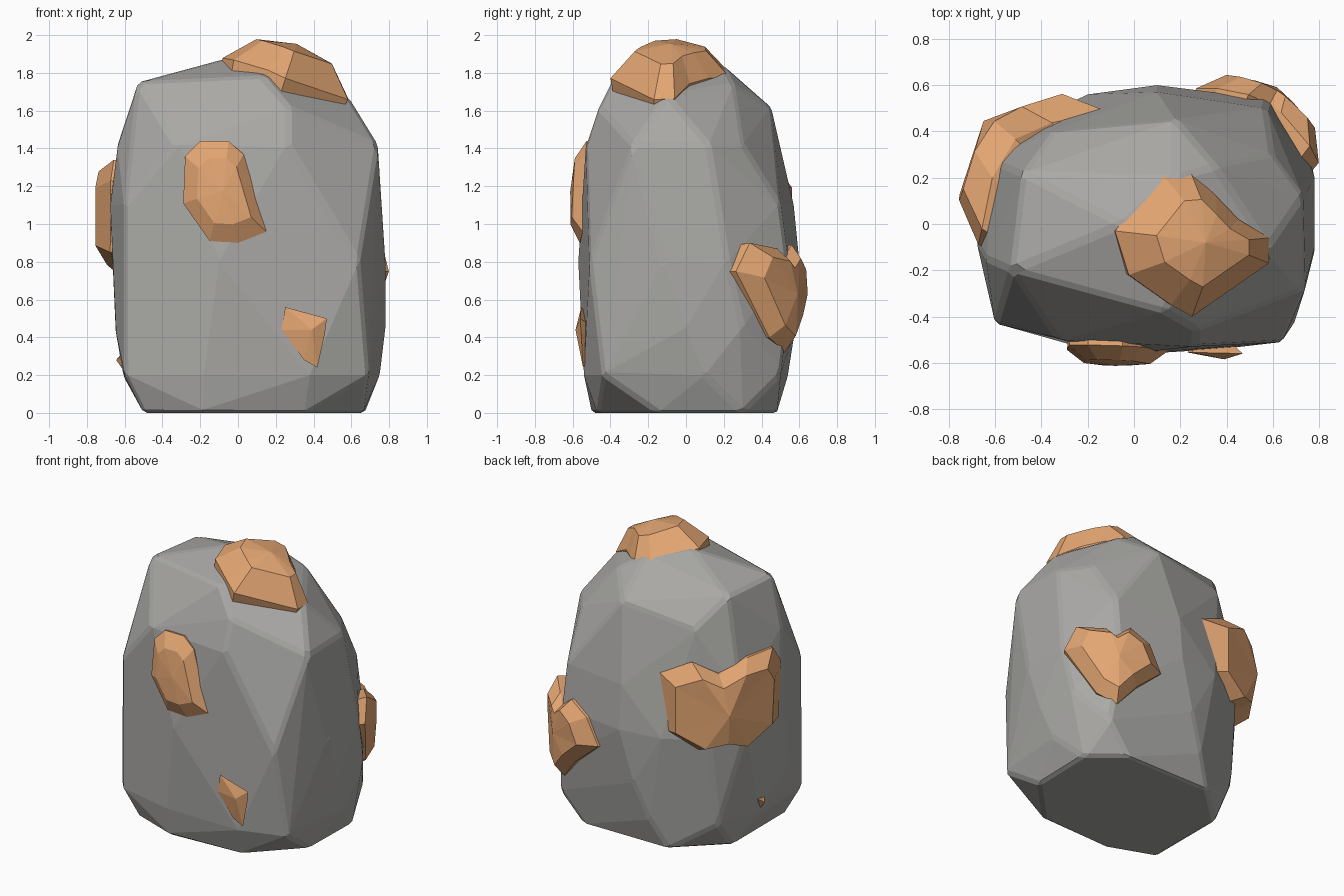
import bpy
import bmesh
from math import cos, sin, radians
from mathutils import Vector

# Remove the default object
default_cube = bpy.data.objects.get("Cube")
if default_cube:
    bpy.data.objects.remove(default_cube, do_unlink=True)


def make_material(name, color):
    material = bpy.data.materials.new(name)
    material.use_nodes = True
    material.diffuse_color = color
    shader = material.node_tree.nodes["Principled BSDF"]
    shader.inputs["Base Color"].default_value = color
    shader.inputs["Roughness"].default_value = 0.9
    return material


stone = make_material("grey stone", (0.4, 0.395, 0.38, 1))
copper = make_material("copper ore", (0.77, 0.38, 0.17, 1))


def finish_solid(name, bm, material, merge_angle):
    """Merge nearly flat facets and turn the mesh into an object."""
    bmesh.ops.dissolve_limit(
        bm, angle_limit=radians(merge_angle),
        verts=list(bm.verts), edges=list(bm.edges))
    bmesh.ops.recalc_face_normals(bm, faces=list(bm.faces))
    mesh = bpy.data.meshes.new(name)
    bm.to_mesh(mesh)
    bm.free()
    mesh.materials.append(material)
    solid = bpy.data.objects.new(name, mesh)
    bpy.context.scene.collection.objects.link(solid)
    return solid


def faceted_solid(name, corners, material, merge_angle):
    """Wrap a flat-faced solid around corner points."""
    bm = bmesh.new()
    for corner in corners:
        bm.verts.new(corner)
    bmesh.ops.convex_hull(bm, input=list(bm.verts))
    loose = [vert for vert in bm.verts if not vert.link_faces]
    bmesh.ops.delete(bm, geom=loose, context="VERTS")
    return finish_solid(name, bm, material, merge_angle)


def ore_patch(name, origin, azimuth, tilt, outline, bend, rise, shoulder):
    """A raised crust with the given outline, bent around the boulder."""
    turn, lift = radians(azimuth), radians(tilt)
    normal = Vector((cos(turn) * cos(lift), sin(turn) * cos(lift), sin(lift)))
    right = Vector((-sin(turn), cos(turn), 0))
    up = normal.cross(right)
    bm = bmesh.new()

    def add_point(u, v, height):
        depth = height - bend[0] * u * u - bend[1] * v * v
        return bm.verts.new(
            Vector(origin) + right * u + up * v + normal * depth)

    # Buried skirt, visible rim and raised shoulder
    rings = []
    for scale, height in ((0.95, -0.1), (1, 0), (shoulder, rise * 0.85)):
        rings.append([add_point(u * scale, v * scale, height)
                      for u, v in outline])
    peak = add_point(0, 0, rise)
    bm.faces.new(rings[0])
    for index in range(len(outline)):
        before = index - 1
        for low, high in zip(rings, rings[1:]):
            bm.faces.new((low[before], low[index], high[index], high[before]))
        bm.faces.new((rings[-1][before], rings[-1][index], peak))
    finish_solid(name, bm, copper, 3)


# Boulder: a height and the plan corners for each tier, then the crown
tiers = {
    0: [(-.5, -.38), (-.18, -.5), (.35, -.47), (.66, -.15),
        (.67, .3), (.45, .48), (-.2, .48), (-.5, .2)],
    .2: [(-.6, -.43), (-.18, -.53), (.38, -.54), (.69, -.44),
         (.75, .1), (.62, .5), (-.1, .54), (-.5, .36), (-.61, .05)],
    .45: [(.78, 0), (.76, .3), (.59, .53), (0, .58), (-.65, -.2)],
    .8: [(-.1, -.57), (.64, -.51), (.78, -.12), (.78, .22),
         (.58, .54), (.1, .6), (-.2, .56), (-.48, .43), (-.63, .25)],
    1.1: [(-.6, -.43), (-.68, -.08), (-.62, .28), (-.2, .51),
          (.1, .57), (.57, .5)],
    1.42: [(-.33, -.5), (.27, -.53), (.74, -.28), (.73, .12),
           (.6, .3), (.15, .5), (-.64, -.15)],
}
crown = [
    (-.53, -.2, 1.75), (-.48, .22, 1.74), (-.35, .4, 1.55),
    (.18, .45, 1.62), (.35, .25, 1.74), (.58, -.1, 1.68),
    (.27, -.46, 1.62), (.13, -.38, 1.78), (-.05, 0, 1.88),
    (.28, -.1, 1.85), (.18, .2, 1.84),
]
boulder_corners = crown + [
    (x, y, height) for height, plan in tiers.items() for x, y in plan]
boulder = faceted_solid("boulder", boulder_corners, stone, 4)

# Worn edges on the boulder
bevel = boulder.modifiers.new("worn edges", "BEVEL")
bevel.width = 0.02
bevel.segments = 1
bevel.limit_method = "ANGLE"
bevel.angle_limit = radians(16)

# Ore on the front
front_outline = [
    (-.2, .19), (-.12, .27), (.03, .27), (.11, .2),
    (.23, -.21), (.08, -.27), (-.07, -.26), (-.21, -.06),
]
ore_patch("front_ore", (-.08, -.553, 1.17), -90, 4,
          front_outline, (.3, .1), .06, .65)
chip_corners = [
    (.25, -.555, .56), (.47, -.56, .5), (.46, -.555, .42),
    (.42, -.545, .24), (.35, -.55, .28), (.23, -.555, .44),
    (.39, -.585, .44), (.35, -.45, .42),
]
faceted_solid("front_ore_chip", chip_corners, copper, 2)

# Ore on the crown, running down towards the left side
top_outline = [
    (.05, .35), (.3, .14), (.31, .01), (.2, -.1), (.1, -.2),
    (.02, -.35), (-.09, -.35), (-.32, 0), (-.27, .1), (-.14, .29),
]
ore_patch("top_ore", (.27, -.08, 1.83), 0, 72,
          top_outline, (.6, .5), .13, .6)

# Ore around the back left corner
side_outline = [
    (-.25, .27), (-.07, .24), (-.01, .19), (.09, .26), (.22, .18),
    (.3, 0), (.13, -.16), (0, -.31), (-.13, -.23), (-.32, .12),
]
ore_patch("side_ore", (.578, .522, .63), 60, 0,
          side_outline, (1.1, 0), .08, .72)

# Ore around the back right corner
back_outline = [
    (-.4, .2), (-.2, .3), (-.04, .23), (.15, .31), (.34, .31),
    (.4, .2), (.38, -.18), (.16, -.31), (0, -.26), (-.18, -.31),
    (-.4, -.2),
]
ore_patch("back_ore", (-.557, .355, 1.03), 136, 0,
          back_outline, (1.3, .4), .13, .8)

# Small speck of ore on the right side
speck_corners = [
    (-.62, .02, .3), (-.62, .09, .31), (-.61, .05, .23),
    (-.645, .05, .28), (-.55, .05, .28),
]
faceted_solid("small_ore_chip", speck_corners, copper, 2)
